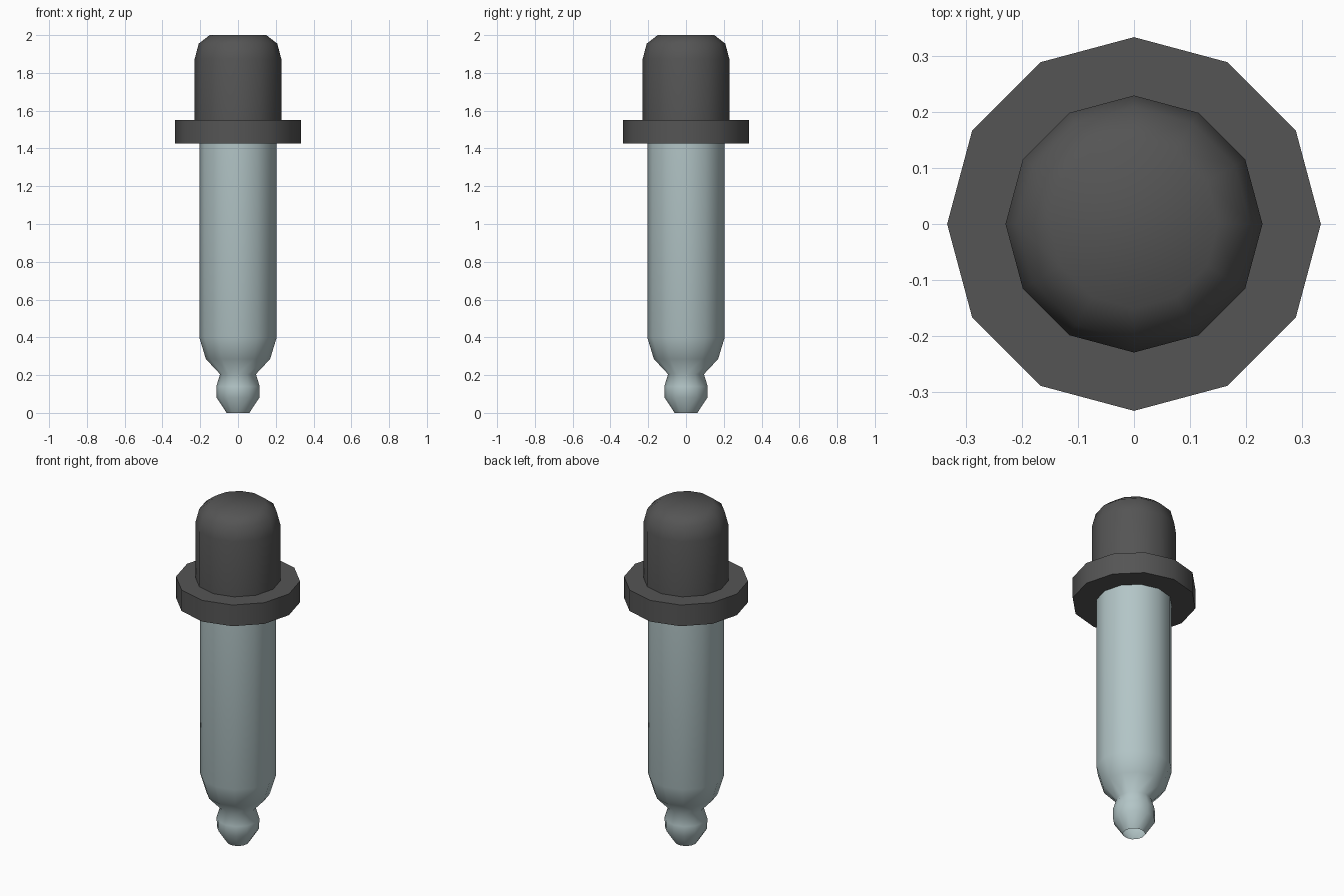
import bpy, bmesh, math

cube = bpy.data.objects.get("Cube")
if cube:
    bpy.data.objects.remove(cube, do_unlink=True)

SIDES = 12


def material(name, colour):
    mat = bpy.data.materials.new(name)
    mat.use_nodes = True
    mat.diffuse_color = colour
    mat.node_tree.nodes["Principled BSDF"].inputs["Base Color"].default_value = colour
    return mat


def lathe(name, profile, mat, cap_bottom=True, cap_top=True):
    """Turn a (radius, height) profile, listed from bottom to top, around z."""
    bm = bmesh.new()
    rings = []
    for radius, z in profile:
        angles = [math.tau * i / SIDES for i in range(SIDES)]
        rings.append([bm.verts.new((radius * math.cos(a), radius * math.sin(a), z))
                      for a in angles])
    for low, high in zip(rings, rings[1:]):
        for i in range(SIDES):
            j = (i + 1) % SIDES
            bm.faces.new((low[i], low[j], high[j], high[i]))
    if cap_bottom:
        bm.faces.new(rings[0][::-1])
    if cap_top:
        bm.faces.new(rings[-1])
    mesh = bpy.data.meshes.new(name)
    bm.to_mesh(mesh)
    bm.free()
    mesh.materials.append(mat)
    obj = bpy.data.objects.new(name, mesh)
    bpy.context.collection.objects.link(obj)
    # Smooth rounded surfaces, keep the right-angled rims sharp
    bpy.ops.object.select_all(action="DESELECT")
    obj.select_set(True)
    bpy.context.view_layer.objects.active = obj
    bpy.ops.object.shade_smooth_by_angle(angle=math.radians(70))
    return obj


glass = material("pale grey glass", (0.45, 0.56, 0.57, 1))
rubber = material("dark grey rubber", (0.09, 0.09, 0.09, 1))

# Glass tube with a rounded nozzle, open at the tip
lathe("glass_tube",
      [(0.06, 0), (0.113, 0.08), (0.115, 0.14), (0.095, 0.205),
       (0.17, 0.285), (0.205, 0.4), (0.205, 1.45)],
      glass, cap_bottom=False)

# Wide collar
lathe("collar", [(0.333, 1.425), (0.333, 1.55)], rubber)

# Squeeze bulb with a rounded shoulder
lathe("squeeze_bulb",
      [(0.229, 1.54), (0.229, 1.875), (0.208, 1.955), (0.15, 2)],
      rubber, cap_bottom=False)
